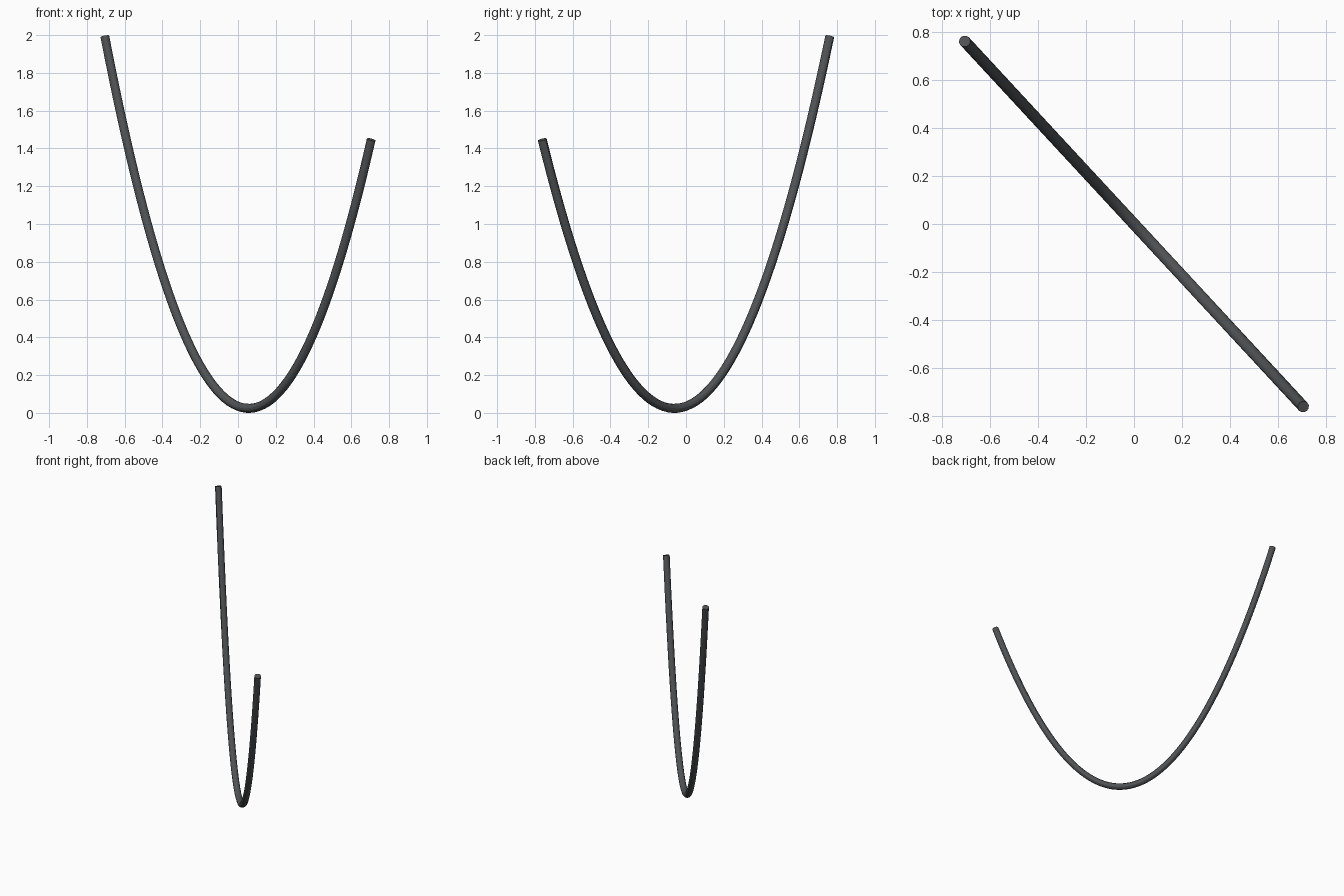
import bpy
from mathutils import Vector

if "Cube" in bpy.data.objects:
    bpy.data.objects.remove(bpy.data.objects["Cube"])

RADIUS = 0.024
STEPS = 64
START = Vector((-0.705, 0.761, 1.993))
END = Vector((0.705, -0.761, 1.447))

# Parabola through both ends with its lowest point resting on z = RADIUS
rise_a = (START.z - RADIUS) ** 0.5
rise_b = (END.z - RADIUS) ** 0.5
low_t = rise_a / (rise_a + rise_b)
k = (rise_a + rise_b) ** 2

# Hanging cable: swept round tube with closed ends
curve = bpy.data.curves.new("hanging_cable", 'CURVE')
curve.dimensions = '3D'
curve.bevel_depth = RADIUS
curve.bevel_resolution = 4
curve.use_fill_caps = True
spline = curve.splines.new('POLY')
spline.points.add(STEPS)
for i, p in enumerate(spline.points):
    t = i / STEPS
    pos = START.lerp(END, t)
    p.co = (pos.x, pos.y, RADIUS + k * (t - low_t) ** 2, 1)

cable = bpy.data.objects.new("hanging_cable", curve)
bpy.context.collection.objects.link(cable)
bpy.context.view_layer.objects.active = cable
cable.select_set(True)
bpy.ops.object.convert(target='MESH')
bpy.ops.object.shade_smooth_by_angle()

# Dark grey cable sheath
mat = bpy.data.materials.new("cable_sheath")
mat.diffuse_color = (0.08, 0.085, 0.09, 1)
mat.use_nodes = True
mat.node_tree.nodes["Principled BSDF"].inputs["Base Color"].default_value = mat.diffuse_color
cable = bpy.context.view_layer.objects.active
cable.data.materials.clear()
cable.data.materials.append(mat)
